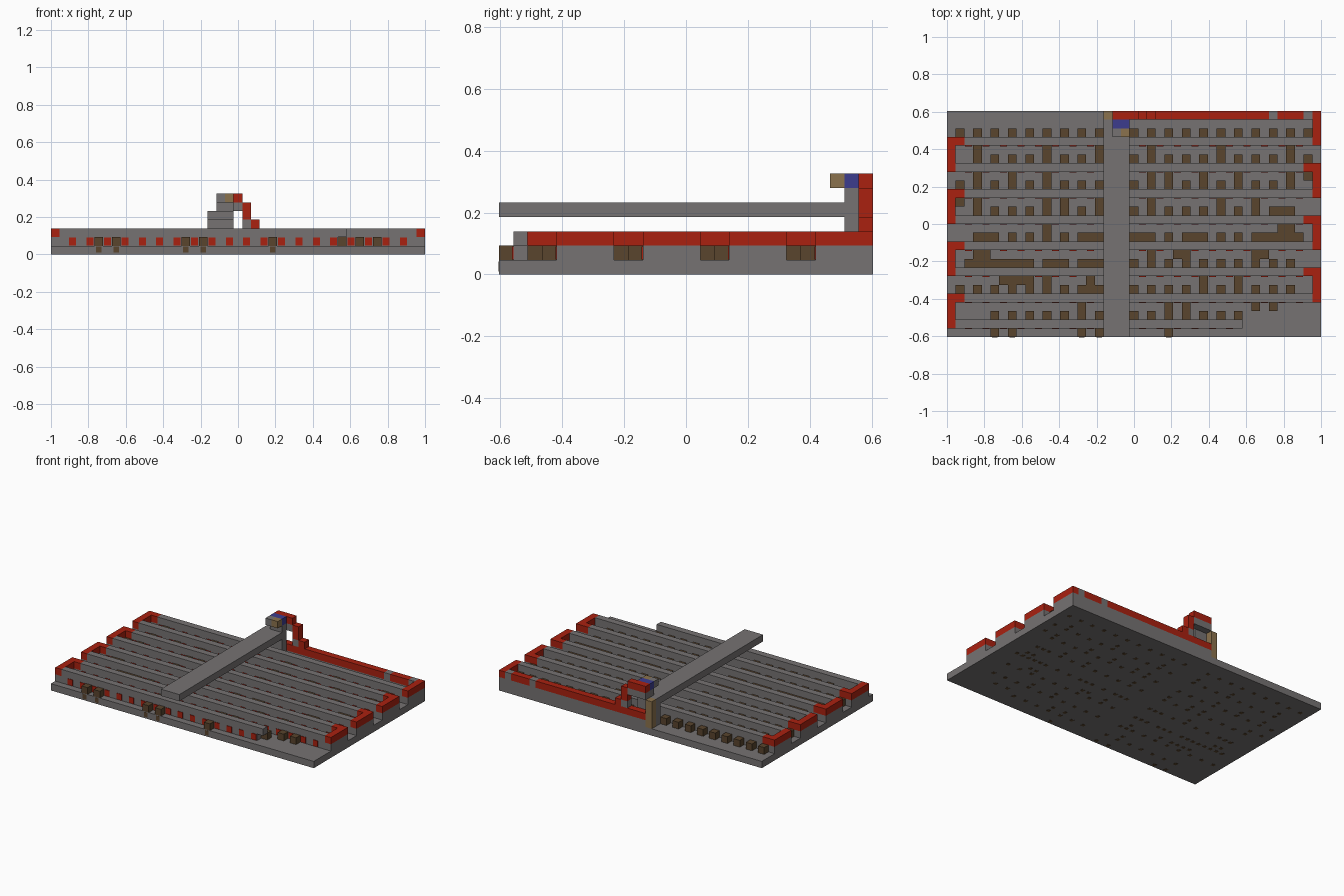
import bpy, bmesh
from mathutils import Matrix, Vector

if "Cube" in bpy.data.objects:
    bpy.data.objects.remove(bpy.data.objects["Cube"], do_unlink=True)

COLS, ROWS = 43, 26
U = 2 / COLS          # edge of one block


def material(name, rgb):
    m = bpy.data.materials.new(name)
    m.use_nodes = True
    m.diffuse_color = (*rgb, 1)
    m.node_tree.nodes["Principled BSDF"].inputs["Base Color"].default_value = (*rgb, 1)
    return m


GREY = material("stone_grey", (0.18, 0.17, 0.17))
RED = material("wire_red", (0.4, 0.015, 0.005))
BROWN = material("dark_brown", (0.1, 0.058, 0.026))
BLUE = material("blue", (0.045, 0.045, 0.27))
TAN = material("tan", (0.26, 0.17, 0.075))


def build(name, mat, boxes):
    """Boxes are (first col, end col, first row, end row, bottom, top) in blocks,
    columns counted from -x and rows from the back."""
    bm = bmesh.new()
    for c0, c1, r0, r1, z0, z1 in boxes:
        centre = Vector(((c0 + c1 - COLS) / 2, (ROWS - r0 - r1) / 2, (z0 + z1) / 2)) * U
        size = Vector((c1 - c0, r1 - r0, z1 - z0)) * U
        bmesh.ops.create_cube(bm, size=1, matrix=Matrix.Translation(centre) @ Matrix.Diagonal((*size, 1)))
    me = bpy.data.meshes.new(name)
    bm.to_mesh(me)
    bm.free()
    me.materials.append(mat)
    ob = bpy.data.objects.new(name, me)
    bpy.context.collection.objects.link(ob)
    return ob


# Base slab
build("base_slab", GREY, [(0, COLS, 0, ROWS, 0, 1)])

# Long bars, every third row, and the serpentine wire joining their ends
bars, supports, wire = [], [], []
for k, row in enumerate(range(3, 25, 3)):
    end = 33 if row == 24 else 42
    left_turn = k % 2 == 0
    first, last = 1, end
    if row < 24:
        col = 0 if left_turn else 42
        wire.append((col, col + 1, row, row + 4, 2, 3))
        supports.append((col, col + 1, row, row + 4, 1, 2))
        # the wire reaches one block onto the upper bar of each turn
        lead = 1 if left_turn else 41
        wire.append((lead, lead + 1, row, row + 1, 2, 3))
        if left_turn:
            first = 2
        else:
            last = 41
    bars.append((first, last, row, row + 1, 2, 3))
    supports.append((1, end, row, row + 1, 1, 2))
bars.append((33, 34, 24, 25, 2, 3))
build("long_bars", GREY, bars)

# Back wire run with two grey blocks in it, and the first right-hand turn
wire += [(19, 37, 0, 1, 2, 3), (38, 41, 0, 1, 2, 3), (42, 43, 0, 4, 2, 3)]
supports += [(19, 43, 0, 1, 1, 2), (42, 43, 1, 4, 1, 2)]
build("wire_runs", RED, wire)
build("bar_supports", GREY, supports)
build("back_run_blocks", GREY, [(c, c + 1, 0, 1, 2, 3) for c in (37, 41)])

# Red plates along the front of each bar
plates = []
for row in range(3, 25, 3):
    for c in range(2, 33 if row == 24 else 41, 2):
        plates.append((c + .1, c + .9, row + 1, row + 1.08, 1.05, 1.95))
build("front_torches", RED, plates)

# Brown blocks: a regular line in front of each bar plus extra blocks behind it
pegs = set()
extra = {
    4: (3, 11, 17, 23, 31, 39),
    7: (3, 7, 11, 23, 25, 29, 33, 39, 41),
    10: (1, 3, 11, 13, 17, 23, 31, 35),
    13: (11, 38, 39),
    16: (4, 3, 23, 26, 27, 35, 36),
    19: (6, 7, 8, 9, 11, 16, 29, 33),
    22: (15, 25, 27, 35, 37),
}
filled = {14: (4, 16, 22, 28, 36, 38, 40), 17: (2, 4, 6, 8, 12, 16),
          11: (38,), 20: (16,)}
for row in range(2, 24, 3):
    first = 1 if row in (2, 8, 20) else 5 if row == 23 else 3
    last = 34 if row == 23 else 42 if row == 2 else 40
    for c in range(first, last, 2):
        if c != 19:
            pegs.add((c, row))
for rows in (extra, filled):
    for row, cols in rows.items():
        pegs.update((c, row) for c in cols)
pegs.add((41, 5))
front_cols = (5, 7, 15, 17, 25)
pegs.update((c, 25) for c in front_cols)
build("brown_blocks", BROWN, [(c, c + 1, r, r + 1, 1, 2) for c, r in sorted(pegs)])

# Small brown marks under the slab and on its front edge
marks = [(c + .25, c + .75, r + .25, r + .75, -.02, .05) for c, r in sorted(pegs)]
marks += [(c + .2, c + .8, 25.9, 26.02, .2, .9) for c in front_cols]
build("slab_marks", BROWN, marks)

# Raised beam and its pillar at the back
build("raised_beam", GREY, [(18, 21, 2, 26, 4, 5)])
build("beam_pillar", GREY, [(18, 21, 1, 2, 1, 5), (19, 21, 1, 2, 5, 6),
                            (19, 20, 2, 3, 6, 7), (21, 22, 0, 1, 5, 6),
                            (22, 23, 0, 1, 3, 4), (19, 21, 0, 1, 5, 6)])
build("tan_post", TAN, [(18, 19, 0, 1, 1, 5)])
build("tan_top_block", TAN, [(20, 21, 2, 3, 6, 7)])
build("blue_top_blocks", BLUE, [(19, 21, 1, 2, 6, 7)])

# Red stair from the back run up to the pillar top
build("wire_stair", RED, [(19, 22, 0, 1, 6, 7), (22, 23, 0, 1, 4, 6), (23, 24, 0, 1, 3, 4)])
